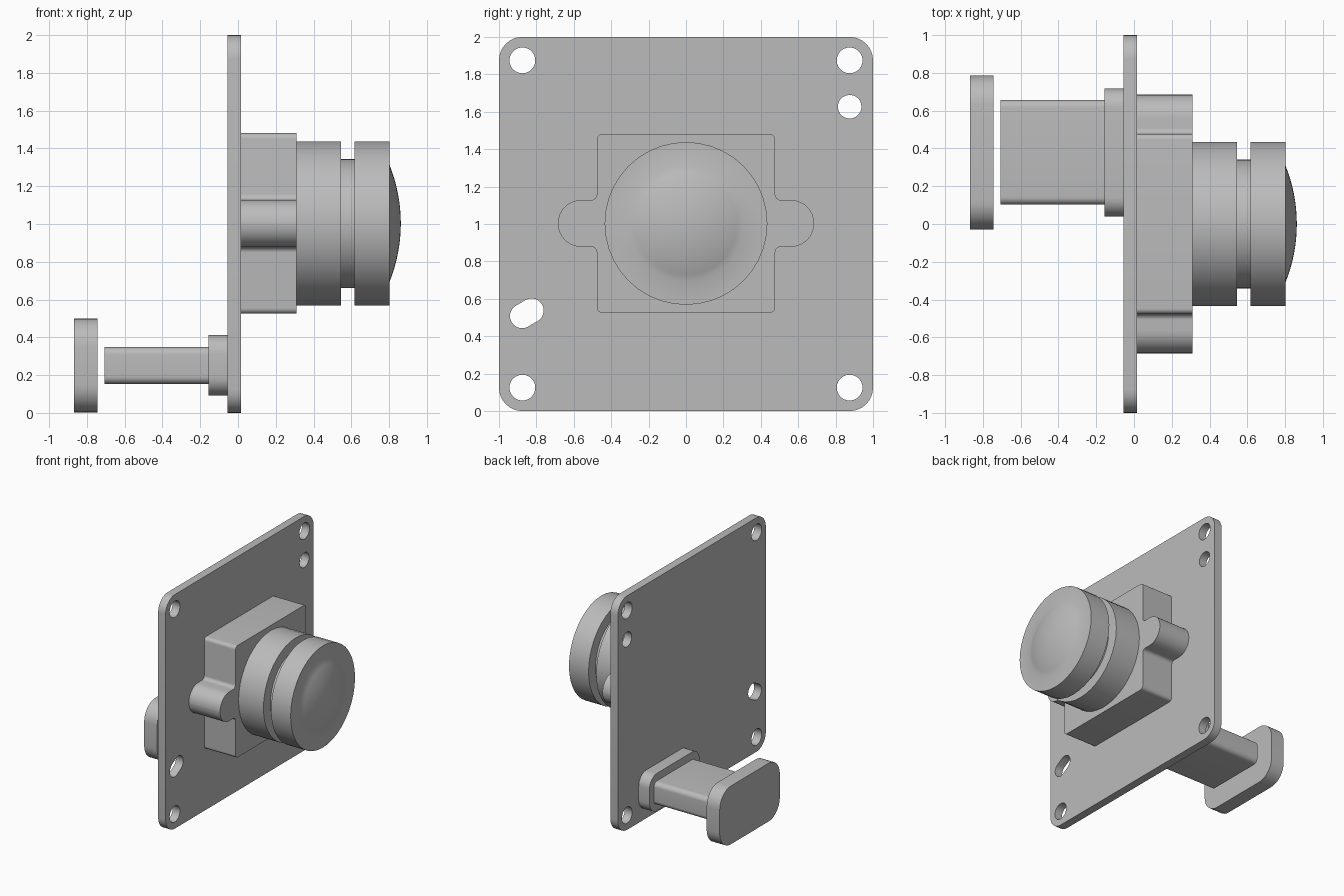
import bpy, bmesh, math
from mathutils import Vector

cube = bpy.data.objects.get("Cube")
if cube:
    bpy.data.objects.remove(cube, do_unlink=True)

grey = bpy.data.materials.new("plain grey")
grey.use_nodes = True
colour = (0.5, 0.5, 0.5, 1)
grey.diffuse_color = colour
grey.node_tree.nodes["Principled BSDF"].inputs["Base Color"].default_value = colour


def finish(name, bm):
    """Turn a bmesh into a grey object with smooth curves and sharp edges."""
    bmesh.ops.recalc_face_normals(bm, faces=bm.faces)
    mesh = bpy.data.meshes.new(name)
    bm.to_mesh(mesh)
    bm.free()
    mesh.materials.append(grey)
    obj = bpy.data.objects.new(name, mesh)
    bpy.context.collection.objects.link(obj)
    smooth(obj)
    return obj


def smooth(obj):
    bpy.ops.object.select_all(action='DESELECT')
    obj.select_set(True)
    bpy.context.view_layer.objects.active = obj
    bpy.ops.object.shade_smooth_by_angle(angle=math.radians(30))


def rounded(corners, steps=8):
    """Round each (y, z, radius) corner of an outline, convex or concave."""
    out = []
    for i, (y, z, r) in enumerate(corners):
        p = Vector((y, z))
        a = (Vector(corners[i - 1][:2]) - p).normalized()
        b = (Vector(corners[(i + 1) % len(corners)][:2]) - p).normalized()
        half = a.angle(b) / 2
        centre = p + (a + b).normalized() * r / math.sin(half)
        start = p + a * r / math.tan(half) - centre
        end = p + b * r / math.tan(half) - centre
        for k in range(steps + 1):
            t = k / steps
            arc = start * (1 - t) + end * t
            # slerp between the two tangent points
            w = start.angle(end)
            arc = (start * math.sin((1 - t) * w) + end * math.sin(t * w)) / math.sin(w)
            out.append(centre + arc)
    return out


def box_outline(y0, y1, z0, z1, r):
    return rounded([(y0, z0, r), (y1, z0, r), (y1, z1, r), (y0, z1, r)])


def add_prism(bm, outline, x0, x1):
    """Extrude a y-z outline along x."""
    near = [bm.verts.new((x0, p[0], p[1])) for p in outline]
    far = [bm.verts.new((x1, p[0], p[1])) for p in outline]
    bm.faces.new(near)
    bm.faces.new(far)
    for i in range(len(near)):
        bm.faces.new((near[i - 1], near[i], far[i], far[i - 1]))
    bmesh.ops.remove_doubles(bm, verts=near + far, dist=0.0005)


def prism(name, outline, x0, x1):
    bm = bmesh.new()
    add_prism(bm, outline, x0, x1)
    return finish(name, bm)


def capsule(a, b, r, n=32):
    """Outline of a round hole stretched from a to b."""
    a, b = Vector(a), Vector(b)
    d = b - a
    base = math.atan2(d.y, d.x) - math.pi / 2
    pts = []
    for i in range(n):
        t = base + math.tau * (i + 0.5) / n
        c = b if i < n // 2 else a
        pts.append(c + Vector((math.cos(t), math.sin(t))) * r)
    return pts


# Mounting plate with corner holes, an extra hole and a slot
plate = prism("mounting_plate", box_outline(-1, 1, 0, 2, 0.125), -0.055, 0.015)
bm = bmesh.new()
holes = [((y, z), (y, z), 0.069) for y in (-0.875, 0.875) for z in (0.125, 1.875)]
holes += [((0.875, 1.627), (0.875, 1.627), 0.063),
          ((-0.876, 0.508), (-0.826, 0.537), 0.065)]
for a, b, r in holes:
    add_prism(bm, capsule(a, b, r), -0.2, 0.2)
cutter = finish("hole_cutter", bm)
cutter.hide_render = True
cut = plate.modifiers.new("holes", 'BOOLEAN')
cut.operation = 'DIFFERENCE'
cut.solver = 'EXACT'
cut.object = cutter
bpy.context.view_layer.objects.active = plate
bpy.ops.object.modifier_apply(modifier=cut.name)
bpy.data.objects.remove(cutter, do_unlink=True)
smooth(plate)

# Lens holder: square block with a rounded ear on each side
Y, H, EAR, EH, MID = 0.477, 0.478, 0.685, 0.125, 1.003
right_half = [(Y, -H, 0.03), (Y, -EH, 0.03), (EAR, -EH, EH - 0.001),
              (EAR, EH, EH - 0.001), (Y, EH, 0.03), (Y, H, 0.03)]
corners = right_half + [(-y, -z, r) for y, z, r in right_half]
prism("lens_holder", rounded([(y, z + MID, r) for y, z, r in corners]), 0.015, 0.31)

# Lens barrel: turned profile with a groove and a domed front
R, DOME, RISE, FACE = 0.435, 0.31, 0.06, 0.802
profile = [(0.31, 0), (0.31, R), (0.545, R), (0.545, 0.342),
           (0.617, 0.342), (0.617, R), (FACE, R)]
sphere = (DOME ** 2 + RISE ** 2) / (2 * RISE)
sweep = math.asin(DOME / sphere)
for k in range(9):
    t = sweep * (1 - k / 8)
    profile.append((FACE + RISE - sphere * (1 - math.cos(t)), sphere * math.sin(t)))
bm = bmesh.new()
verts = [bm.verts.new((x, 0, r)) for x, r in profile]
edges = [bm.edges.new(pair) for pair in zip(verts, verts[1:])]
bmesh.ops.spin(bm, geom=verts + edges, cent=(0, 0, 0), axis=(1, 0, 0),
               angle=math.tau, steps=40)
bmesh.ops.remove_doubles(bm, verts=bm.verts, dist=0.0005)
bmesh.ops.translate(bm, verts=bm.verts, vec=(0, 0, MID))
finish("lens_barrel", bm)

# Connector on the back: flange, body and separate end cap
prism("connector_flange", box_outline(0.04, 0.717, 0.092, 0.412, 0.1), -0.157, -0.055)
prism("connector_body", box_outline(0.102, 0.657, 0.153, 0.348, 0.04), -0.708, -0.157)
prism("connector_cap", box_outline(-0.028, 0.785, 0.002, 0.5, 0.15), -0.868, -0.745)
